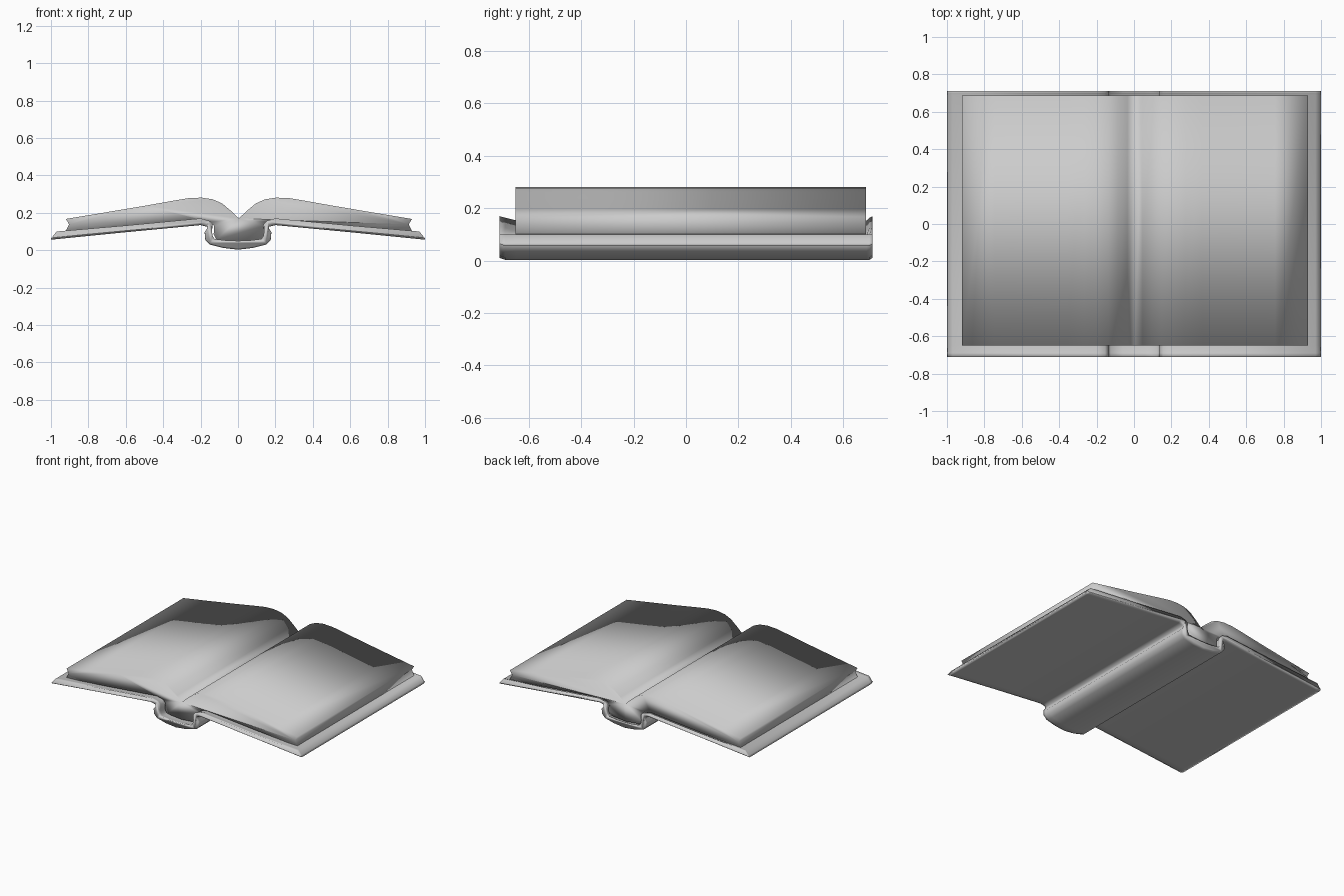
import bpy, bmesh

if "Cube" in bpy.data.objects:
    bpy.data.objects.remove(bpy.data.objects["Cube"])

paper_grey = bpy.data.materials.new("plain grey")
paper_grey.diffuse_color = (0.6, 0.6, 0.6, 1)
paper_grey.use_nodes = True
paper_grey.node_tree.nodes["Principled BSDF"].inputs["Base Color"].default_value = paper_grey.diffuse_color


def mirror(half):
    """Complete a left half profile, given from outside to the middle."""
    return half + [(-x, z) for x, z in reversed(half) if abs(x) > 1e-6]


def loft(name, rings):
    """Skin equal closed rings of 3D points and cap both ends."""
    bm = bmesh.new()
    loops = [[bm.verts.new(p) for p in ring] for ring in rings]
    n = len(loops[0])
    for a, b in zip(loops, loops[1:]):
        for i in range(n):
            j = (i + 1) % n
            bm.faces.new((a[i], a[j], b[j], b[i]))
    bm.faces.new(loops[0])
    bm.faces.new(loops[-1])
    bmesh.ops.recalc_face_normals(bm, faces=bm.faces)
    for f in bm.faces:
        f.smooth = True
    mesh = bpy.data.meshes.new(name)
    bm.to_mesh(mesh)
    bm.free()
    mesh.materials.append(paper_grey)
    obj = bpy.data.objects.new(name, mesh)
    bpy.context.collection.objects.link(obj)
    return obj


# Cover: boards and rounded spine, with a lowered inside and a softened lower rim
under = mirror([(-1, 0.056), (-0.97, 0.059), (-0.6, 0.096), (-0.2, 0.134), (-0.165, 0.125),
                (-0.165, 0.108), (-0.178, 0.09), (-0.175, 0.055), (-0.15, 0.03),
                (-0.08, 0.012), (0, 0.003)])
inside = mirror([(-0.995, 0.068), (-0.97, 0.1), (-0.6, 0.132), (-0.2, 0.17), (-0.155, 0.158),
                 (-0.137, 0.14), (-0.14, 0.1), (-0.135, 0.075), (-0.125, 0.06),
                 (-0.06, 0.052), (0, 0.05)])
sections = [(-0.712, 0.008, 0), (-0.69, 0, 0.006), (-0.65, 0, 0.016),
            (0.69, 0, 0.016), (0.7, 0, 0.006), (0.712, 0.008, 0)]
loft("cover", [[(x, y, z + lift) for x, z in under] +
               [(x, y, z - (drop if abs(x) < 0.96 else 0)) for x, z in reversed(inside)]
               for y, lift, drop in sections])

# Page block: two arched leaves, hollow fore edges, filled down into the spine
page_top = mirror([(-0.925, 0.167), (-0.75, 0.196), (-0.5, 0.238), (-0.36, 0.263),
                   (-0.27, 0.278), (-0.2, 0.281), (-0.14, 0.272), (-0.09, 0.25),
                   (-0.04, 0.208), (0, 0.17)])
page_base = mirror([(-0.908, 0.138), (-0.928, 0.098), (-0.6, 0.125), (-0.2, 0.162),
                    (-0.15, 0.15), (-0.133, 0.13), (-0.135, 0.085), (-0.12, 0.056), (0, 0.045)])
outline = page_top + page_base[::-1]
loft("pages", [[(x + 0.005, y, z) for x, z in outline] for y in (-0.65, 0.688)])
